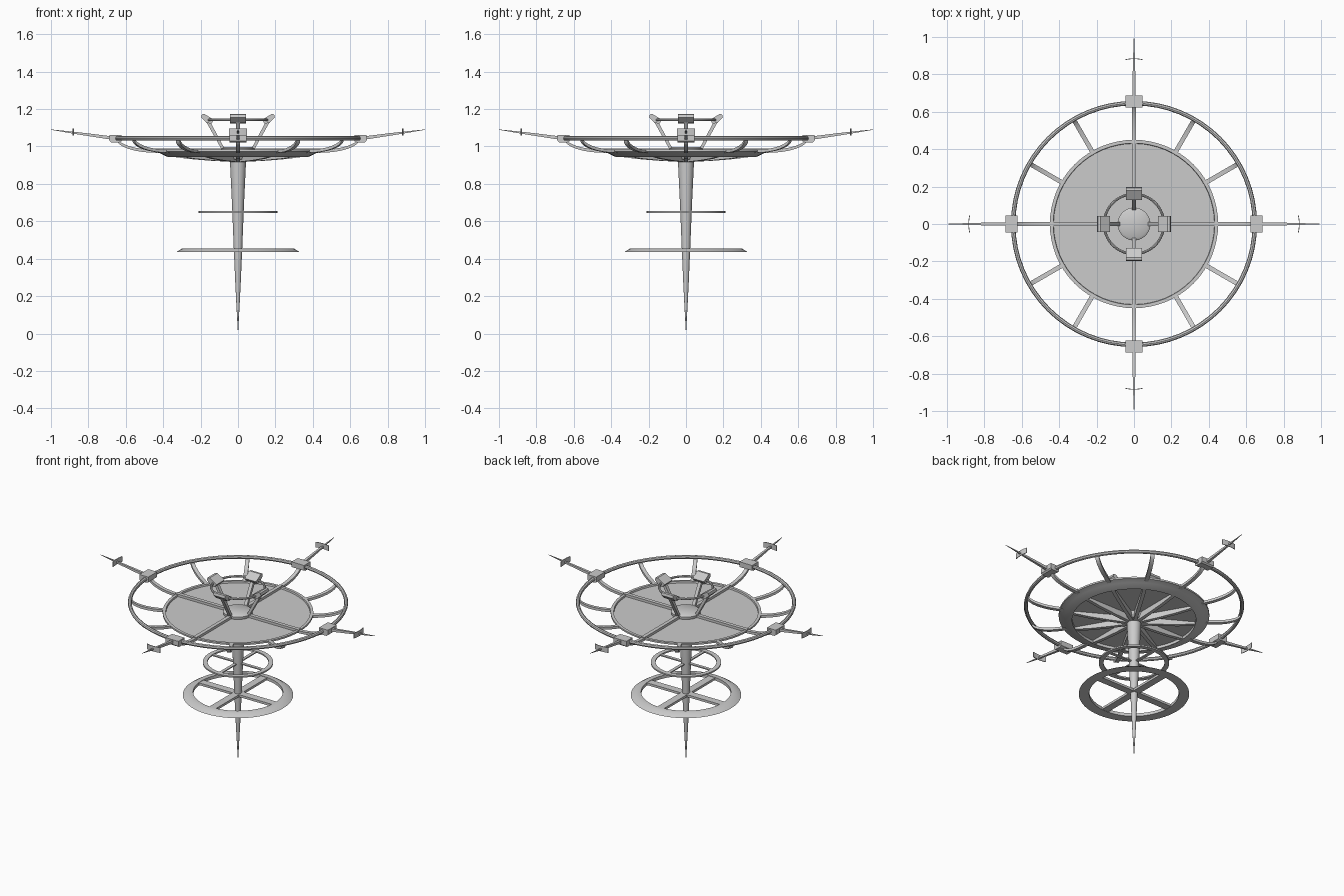
import bpy, bmesh, math
from mathutils import Matrix

if "Cube" in bpy.data.objects:
    bpy.data.objects.remove(bpy.data.objects["Cube"])

SEG = 64


def finish(name, bm, smooth=True):
    bmesh.ops.remove_doubles(bm, verts=bm.verts, dist=1e-5)
    bmesh.ops.recalc_face_normals(bm, faces=bm.faces)
    me = bpy.data.meshes.new(name)
    bm.to_mesh(me)
    bm.free()
    ob = bpy.data.objects.new(name, me)
    bpy.context.collection.objects.link(ob)
    if smooth:
        bpy.ops.object.select_all(action='DESELECT')
        ob.select_set(True)
        bpy.context.view_layer.objects.active = ob
        bpy.ops.object.shade_smooth_by_angle(angle=math.radians(35))
    return ob


def lathe(name, profile, closed=True, seg=SEG):
    """Spin an (r, z) profile around the z axis."""
    bm = bmesh.new()
    vs = [bm.verts.new((r, 0, z)) for r, z in profile]
    pairs = list(zip(vs, vs[1:])) + ([(vs[-1], vs[0])] if closed else [])
    es = [bm.edges.new(p) for p in pairs]
    bmesh.ops.spin(bm, geom=vs + es, axis=(0, 0, 1), cent=(0, 0, 0),
                   angle=math.tau, steps=seg, use_duplicate=False)
    return finish(name, bm)


def tube_ring(name, radius, z, minor):
    pts = [(radius + minor * math.cos(math.tau * k / 8),
            z + minor * math.sin(math.tau * k / 8)) for k in range(8)]
    return lathe(name, pts)


def radial_bars(name, sections, count, start=0.0):
    """Bars running outward; each section is (r, z_low, z_high, half_width)."""
    bm = bmesh.new()
    for i in range(count):
        rot = Matrix.Rotation(start + math.tau * i / count, 4, 'Z')
        loops = []
        for r, lo, hi, w in sections:
            pts = [(r, -w, lo), (r, w, lo), (r, w, hi), (r, -w, hi)]
            loops.append([bm.verts.new(rot @ Matrix.Translation(p).translation) for p in pts])
        for a, b in zip(loops, loops[1:]):
            for k in range(4):
                n = (k + 1) % 4
                bm.faces.new((a[k], a[n], b[n], b[k]))
        bm.faces.new(loops[0])
        bm.faces.new(loops[-1])
    return finish(name, bm)


def radial_prisms(name, profile, half_width, count=4):
    """Extrude an (r, z) outline sideways and repeat it around the axis."""
    bm = bmesh.new()
    for i in range(count):
        rot = Matrix.Rotation(math.tau * i / count, 4, 'Z')
        sides = [[bm.verts.new(rot @ Matrix.Translation((r, s, z)).translation)
                  for r, z in profile] for s in (-half_width, half_width)]
        a, b = sides
        bm.faces.new(a)
        bm.faces.new(b)
        for k in range(len(a)):
            n = (k + 1) % len(a)
            bm.faces.new((a[k], a[n], b[n], b[k]))
    return finish(name, bm, smooth=False)


# central tapering mast
lathe("mast", [(0, 0.97), (0.043, 0.965), (0.042, 0.90), (0.032, 0.69), (0.022, 0.44),
               (0.015, 0.28), (0.007, 0.12), (0.002, 0.03), (0, 0)], closed=False, seg=24)

# main disc with stepped rim
lathe("disc", [(0, 0.972), (0.43, 0.972), (0.432, 0.983), (0.45, 0.983), (0.45, 0.972),
               (0.415, 0.963), (0.376, 0.944), (0.37, 0.944), (0.37, 0.962), (0, 0.962)],
      closed=False)
radial_bars("underside_ribs", [(0.04, 0.918, 0.965, 0.011), (0.15, 0.924, 0.965, 0.011),
                               (0.27, 0.934, 0.965, 0.011), (0.385, 0.95, 0.965, 0.011)], 12)

# outer ring and its curved spokes
tube_ring("outer_ring", 0.646, 1.043, 0.012)
arc = []
for k in range(9):
    t = k / 8 * math.pi / 2
    z = 1.043 - 0.069 * math.cos(t)
    arc.append((0.43 + 0.216 * math.sin(t), z - 0.008, z + 0.008, 0.012))
radial_bars("curved_spokes", arc, 12)
radial_bars("disc_top_bars", [(0.06, 0.968, 0.988, 0.012), (0.45, 0.968, 0.988, 0.012)], 4)

# boxes on the outer ring with needle arms and small curved vanes
radial_prisms("ring_boxes", [(0.622, 1.028), (0.635, 1.022), (0.678, 1.022), (0.687, 1.03),
                             (0.687, 1.062), (0.622, 1.062)], 0.046)
radial_bars("needle_arms", [(0.68, 1.037, 1.055, 0.009), (0.86, 1.065, 1.077, 0.006),
                            (1.0, 1.089, 1.091, 0.001)], 4)
bm = bmesh.new()
for i in range(4):
    rot = Matrix.Rotation(math.pi / 2 * i, 4, 'Z')
    rows = []
    for k in range(7):
        y = -0.048 + 0.016 * k
        r = 0.884 - 2.6 * y * y
        rows.append([bm.verts.new(rot @ Matrix.Translation((r + dr, y, z)).translation)
                     for dr, z in ((-0.002, 1.06), (0.002, 1.06), (0.002, 1.095), (-0.002, 1.095))])
    for a, b in zip(rows, rows[1:]):
        for k in range(4):
            n = (k + 1) % 4
            bm.faces.new((a[k], a[n], b[n], b[k]))
    bm.faces.new(rows[0])
    bm.faces.new(rows[-1])
finish("arm_vanes", bm)

# central hub, splayed struts, small ring and tilted heads
lathe("hub", [(0, 0.997), (0.075, 0.997), (0.088, 0.988), (0.088, 0.97), (0.06, 0.93), (0, 0.93)],
      closed=False)
radial_prisms("head_struts", [(0.07, 0.985), (0.088, 0.985), (0.172, 1.135), (0.15, 1.135)], 0.011)
tube_ring("small_ring", 0.16, 1.142, 0.007)
radial_prisms("tilted_heads", [(0.128, 1.142), (0.142, 1.123), (0.165, 1.125), (0.197, 1.155),
                               (0.193, 1.172), (0.178, 1.173)], 0.042)

# two lower wheels on the mast
lathe("upper_wheel", [(0.182, 0.645), (0.21, 0.645), (0.21, 0.654), (0.182, 0.654)])
radial_bars("upper_wheel_spokes", [(0.02, 0.646, 0.653, 0.010), (0.19, 0.646, 0.653, 0.010)], 4)
lathe("lower_wheel", [(0.268, 0.435), (0.33, 0.435), (0.298, 0.455), (0.268, 0.455)])
radial_bars("lower_wheel_spokes", [(0.015, 0.437, 0.452, 0.024), (0.28, 0.437, 0.452, 0.024)], 4)
